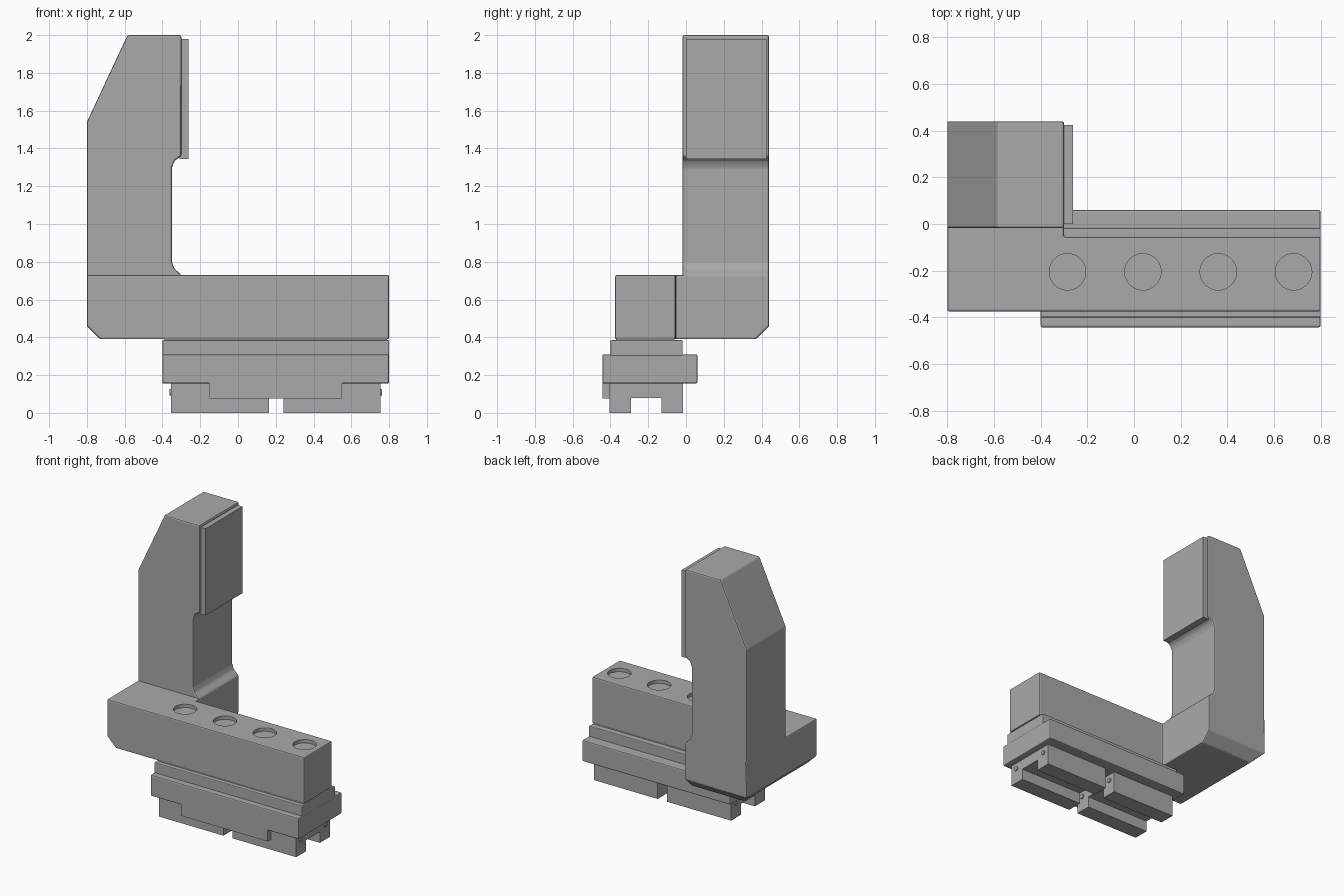
import bpy, bmesh
from math import radians
from mathutils import Matrix, Vector

cube = bpy.data.objects.get("Cube")
if cube:
    bpy.data.objects.remove(cube, do_unlink=True)

grey = bpy.data.materials.new("Machine Grey")
grey.use_nodes = True
COLOUR = (0.4, 0.4, 0.4, 1)
grey.diffuse_color = COLOUR
grey.node_tree.nodes["Principled BSDF"].inputs["Base Color"].default_value = COLOUR


def finish(name, bm, bevel=0.0, segments=2):
    bmesh.ops.recalc_face_normals(bm, faces=bm.faces[:])
    mesh = bpy.data.meshes.new(name)
    bm.to_mesh(mesh)
    bm.free()
    mesh.materials.append(grey)
    obj = bpy.data.objects.new(name, mesh)
    bpy.context.collection.objects.link(obj)
    if bevel:
        mod = obj.modifiers.new("Edge Bevel", "BEVEL")
        mod.width = bevel
        mod.segments = segments
        mod.limit_method = "ANGLE"
        mod.angle_limit = radians(20)
    return obj


def prism(points, offset):
    """Extrude a closed outline of 3D points along an offset."""
    bm = bmesh.new()
    face = bm.faces.new([bm.verts.new(p) for p in points])
    result = bmesh.ops.extrude_face_region(bm, geom=[face], use_keep_orig=True)
    moved = [v for v in result["geom"] if isinstance(v, bmesh.types.BMVert)]
    bmesh.ops.translate(bm, verts=moved, vec=offset)
    return bm


def box(name, x, y, z, bevel=0.0):
    outline = [(x[0], y[0], z[0]), (x[1], y[0], z[0]), (x[1], y[1], z[0]), (x[0], y[1], z[0])]
    return finish(name, prism(outline, (0, 0, z[1] - z[0])), bevel)


def slice_off(bm, point, normal):
    geom = bm.verts[:] + bm.edges[:] + bm.faces[:]
    cut = bmesh.ops.bisect_plane(bm, geom=geom, plane_co=point, plane_no=normal, clear_outer=True)
    edges = [e for e in cut["geom_cut"] if isinstance(e, bmesh.types.BMEdge)]
    bmesh.ops.holes_fill(bm, edges=edges)


# L-shaped body with chamfered lower left and lower back edges
plan = [(-0.8, -0.375), (0.8, -0.375), (0.8, -0.055), (-0.3, -0.055), (-0.3, 0.44), (-0.8, 0.44)]
bm = prism([(x, y, 0.39) for x, y in plan], (0, 0, 0.34))
slice_off(bm, Vector((-0.8, 0, 0.46)), Vector((-1, 0, -1)))
slice_off(bm, Vector((0, 0.44, 0.46)), Vector((0, 1, -1)))
body = finish("body", bm, 0.008)

# Four shallow round recesses along the top of the body
bm = bmesh.new()
for i in range(4):
    x = -0.285 + i * 0.323
    for r1, r2, depth, z in ((0.078, 0.078, 0.06, 0.735), (0.078, 0.086, 0.009, 0.7265)):
        if r1 == r2:
            bmesh.ops.create_cone(bm, cap_ends=True, segments=48, radius1=r1, radius2=r2,
                                  depth=depth, matrix=Matrix.Translation((x, -0.205, z)))
cutter = finish("recess_cutter", bm)
cutter.hide_render = True
cutter.hide_viewport = True
cut = body.modifiers.new("Recesses", "BOOLEAN")
cut.object = cutter
cut.solver = "EXACT"

# Upright column with a sloped shoulder and a relieved inner face
side = [(-0.8, 0.6), (-0.8, 1.54), (-0.585, 2), (-0.3, 2), (-0.3, 1.36), (-0.335, 1.335),
        (-0.35, 1.3), (-0.35, 0.8), (-0.338, 0.765), (-0.3, 0.73), (-0.3, 0.6)]
finish("column", prism([(x, -0.018, z) for x, z in side], (0, 0.458, 0)), 0.01)
box("column_pad", (-0.31, -0.262), (0, 0.425), (1.345, 1.98))

# Stepped mounting plate under the body
box("upper_plate", (-0.4, 0.8), (-0.4, -0.018), (0.3, 0.385), 0.006)
box("lower_plate", (-0.4, 0.8), (-0.443, 0.06), (0.155, 0.31), 0.008)
box("body_seat", (-0.39, 0.79), (-0.37, -0.06), (0.38, 0.395))
box("front_lip", (-0.15, 0.55), (-0.443, -0.4), (0.075, 0.17))

# Two channelled feet, with small pins on their end faces
section = [(-0.405, 0), (-0.29, 0), (-0.29, 0.08), (-0.13, 0.08),
           (-0.13, 0), (-0.015, 0), (-0.015, 0.16), (-0.405, 0.16)]
for label, x0, x1 in (("right", -0.355, 0.165), ("left", 0.24, 0.755)):
    finish(f"{label}_foot", prism([(x0, y, z) for y, z in section], (x1 - x0, 0, 0)))
    bm = bmesh.new()
    for x in (x0, x1):
        for y in (-0.355, -0.065):
            place = Matrix.Translation((x, y, 0.11)) @ Matrix.Rotation(radians(90), 4, "Y")
            bmesh.ops.create_cone(bm, cap_ends=True, segments=16, radius1=0.017,
                                  radius2=0.017, depth=0.014, matrix=place)
    finish(f"{label}_foot_pins", bm)
